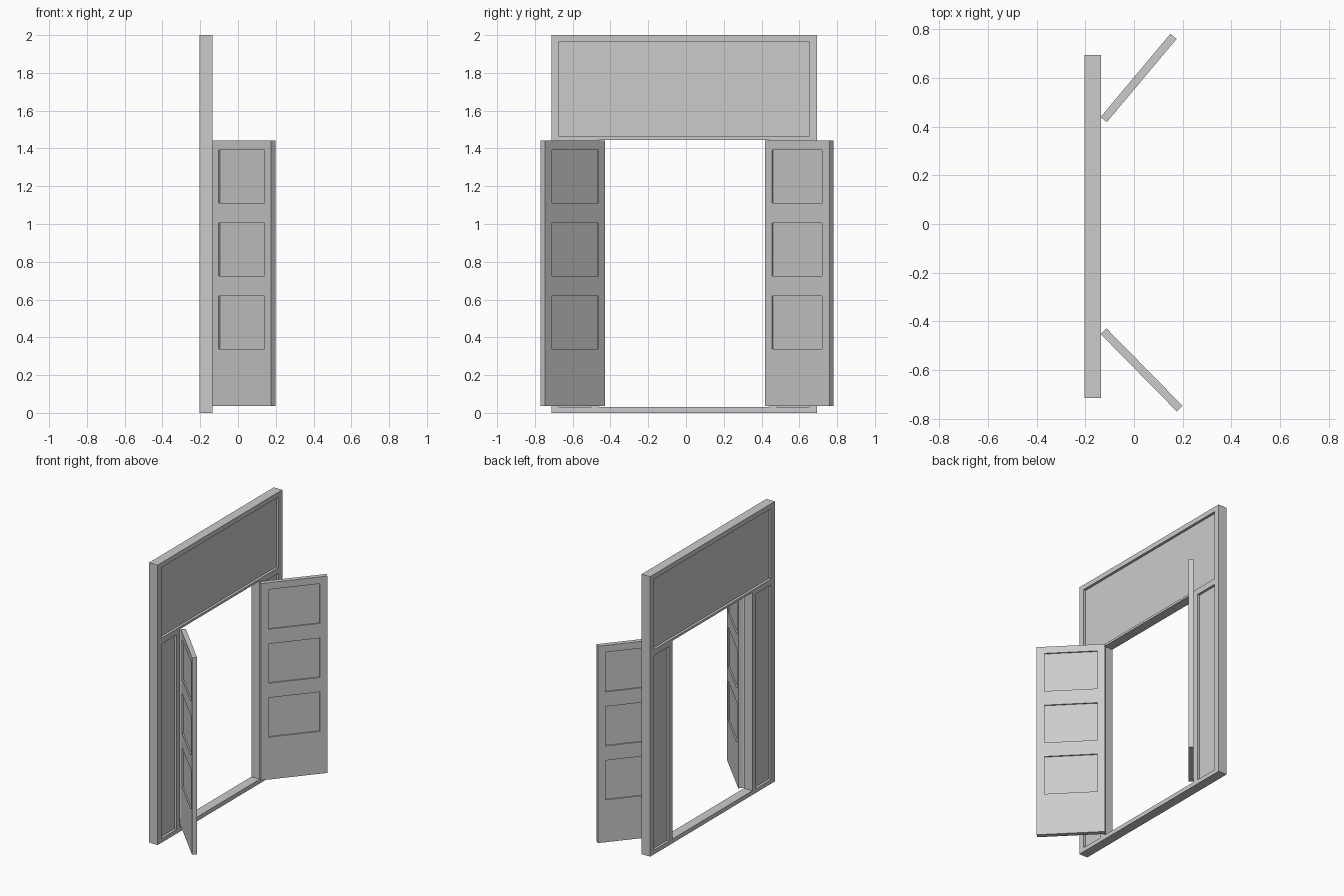
import bpy, bmesh
from math import radians, cos, sin
from mathutils import Matrix, Vector

if "Cube" in bpy.data.objects:
    bpy.data.objects.remove(bpy.data.objects["Cube"])


def relief_slab(name, us, vs, half_depth, matrix):
    """Two-sided slab on a u/v grid; half_depth(i, j) sets each cell (0 = opening)."""
    bm = bmesh.new()
    nu, nv = len(us) - 1, len(vs) - 1

    def h(i, j):
        return half_depth(i, j) if 0 <= i < nu and 0 <= j < nv else 0

    def quad(pts):
        bm.faces.new([bm.verts.new(p) for p in pts])

    for side in (-1, 1):
        for i in range(nu + 1):
            for j in range(nv + 1):
                d = h(i, j)
                # cell face
                if d:
                    quad([(us[i], side * d, vs[j]), (us[i + 1], side * d, vs[j]),
                          (us[i + 1], side * d, vs[j + 1]), (us[i], side * d, vs[j + 1])])
                # step walls towards the previous cells
                a = h(i - 1, j)
                if a != d and j < nv:
                    quad([(us[i], side * a, vs[j]), (us[i], side * d, vs[j]),
                          (us[i], side * d, vs[j + 1]), (us[i], side * a, vs[j + 1])])
                b = h(i, j - 1)
                if b != d and i < nu:
                    quad([(us[i], side * b, vs[j]), (us[i], side * d, vs[j]),
                          (us[i + 1], side * d, vs[j]), (us[i + 1], side * b, vs[j])])
    bmesh.ops.remove_doubles(bm, verts=bm.verts, dist=1e-5)
    bm.transform(matrix)
    bmesh.ops.recalc_face_normals(bm, faces=bm.faces)
    mesh = bpy.data.meshes.new(name)
    bm.to_mesh(mesh)
    bm.free()
    obj = bpy.data.objects.new(name, mesh)
    bpy.context.collection.objects.link(obj)
    return obj


def basis(u, n, origin):
    """Local u -> u, local depth -> n, z stays up."""
    m = Matrix((u, n, (0, 0, 1))).transposed().to_4x4()
    return Matrix.Translation(origin) @ m


# Door frame with overhead panel, side panels and open doorway
FRAME_HALF, FRAME_PANEL = 0.0335, 0.0155


def frame_depth(i, j):
    if i == 3 and j in (1, 2):
        return 0
    if (i in (1, 5) and j == 1) or (1 <= i <= 5 and j == 4):
        return FRAME_PANEL
    return FRAME_HALF


relief_slab("door_frame",
            [-0.713, -0.672, -0.50, -0.46, 0.44, 0.48, 0.651, 0.693],
            [0, 0.03, 1.42, 1.446, 1.462, 1.965, 2.0],
            frame_depth, basis((0, 1, 0), (-1, 0, 0), (-0.169, 0, 0)))

# Pair of swung-open doors, each with three recessed panels on both faces
DOOR_HALF, DOOR_PANEL = 0.0165, 0.0075


def door_depth(i, j):
    return DOOR_PANEL if i == 1 and j in (1, 3, 5) else DOOR_HALF


for name, side, angle, hinge_y in (("left_door", -1, 45.5, -0.451),
                                   ("right_door", 1, 50, 0.439)):
    a = radians(angle)
    u = Vector((cos(a), side * sin(a), 0))
    n = Vector((sin(a), -side * cos(a), 0))
    origin = Vector((-0.137, hinge_y, 0)) + n * DOOR_HALF
    relief_slab(name, [0, 0.05, 0.396, 0.446],
                [0.036, 0.339, 0.62, 0.724, 1.005, 1.11, 1.393, 1.442],
                door_depth, basis(u, n, origin))
